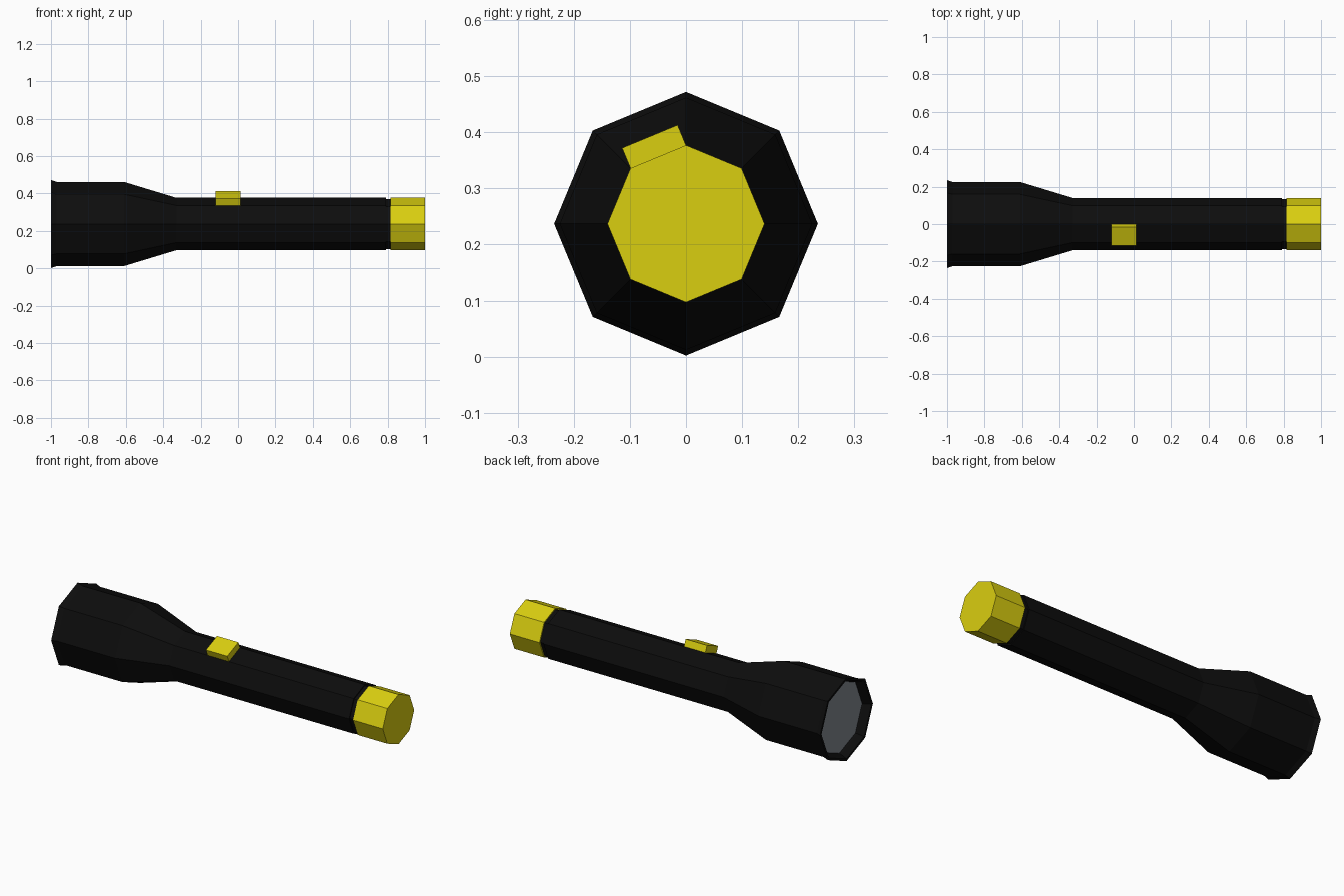
import bpy, bmesh
from math import cos, sin, pi, radians
from mathutils import Matrix

if "Cube" in bpy.data.objects:
    bpy.data.objects.remove(bpy.data.objects["Cube"])

SIDES, CZ = 8, 0.237


def material(name, rgb):
    m = bpy.data.materials.new(name)
    m.diffuse_color = (*rgb, 1)
    m.use_nodes = True
    m.node_tree.nodes["Principled BSDF"].inputs["Base Color"].default_value = m.diffuse_color
    return m


BLACK = material("black_plastic", (0.004, 0.004, 0.004))
YELLOW = material("yellow_plastic", (0.70, 0.62, 0.005))
GLASS = material("lens_grey", (0.22, 0.24, 0.27))


def finish(name, bm, mat):
    bmesh.ops.recalc_face_normals(bm, faces=bm.faces)
    me = bpy.data.meshes.new(name)
    bm.to_mesh(me)
    bm.free()
    me.materials.append(mat)
    ob = bpy.data.objects.new(name, me)
    bpy.context.collection.objects.link(ob)
    return ob


def lathe(name, profile, mat):
    """Octagonal tube along x from (x, radius) points, capped at both ends."""
    bm = bmesh.new()
    rings = [[bm.verts.new((x, r * sin(2 * pi * i / SIDES), CZ + r * cos(2 * pi * i / SIDES)))
              for i in range(SIDES)] for x, r in profile]
    for a, b in zip(rings, rings[1:]):
        for i in range(SIDES):
            j = (i + 1) % SIDES
            bm.faces.new((a[i], a[j], b[j], b[i]))
    bm.faces.new(rings[0])
    bm.faces.new(rings[-1])
    return finish(name, bm, mat)


# Body: recessed mouth, flared rim, head, taper, barrel, groove
lathe("body", [(-0.935, 0.20), (-0.965, 0.205), (-1.0, 0.222), (-1.0, 0.235), (-0.97, 0.225),
               (-0.61, 0.225), (-0.33, 0.14), (0.79, 0.14), (0.79, 0.133), (0.82, 0.133)], BLACK)

# Lens set inside the mouth
lathe("lens", [(-0.955, 0.203), (-0.935, 0.20)], GLASS)

# Tail cap
lathe("tail_cap", [(0.815, 0.14), (1.0, 0.14)], YELLOW)

# Switch lying on the upper front facet of the barrel
tilt = radians(22.5)
height = 0.039
off = 0.14 * cos(tilt) + height / 2
bm = bmesh.new()
bmesh.ops.create_cube(bm, size=1, matrix=Matrix.Translation((-0.054, -off * sin(tilt), CZ + off * cos(tilt)))
                      @ Matrix.Rotation(tilt, 4, 'X')
                      @ Matrix.Diagonal((0.133, 0.107, height, 1)))
finish("switch", bm, YELLOW)
